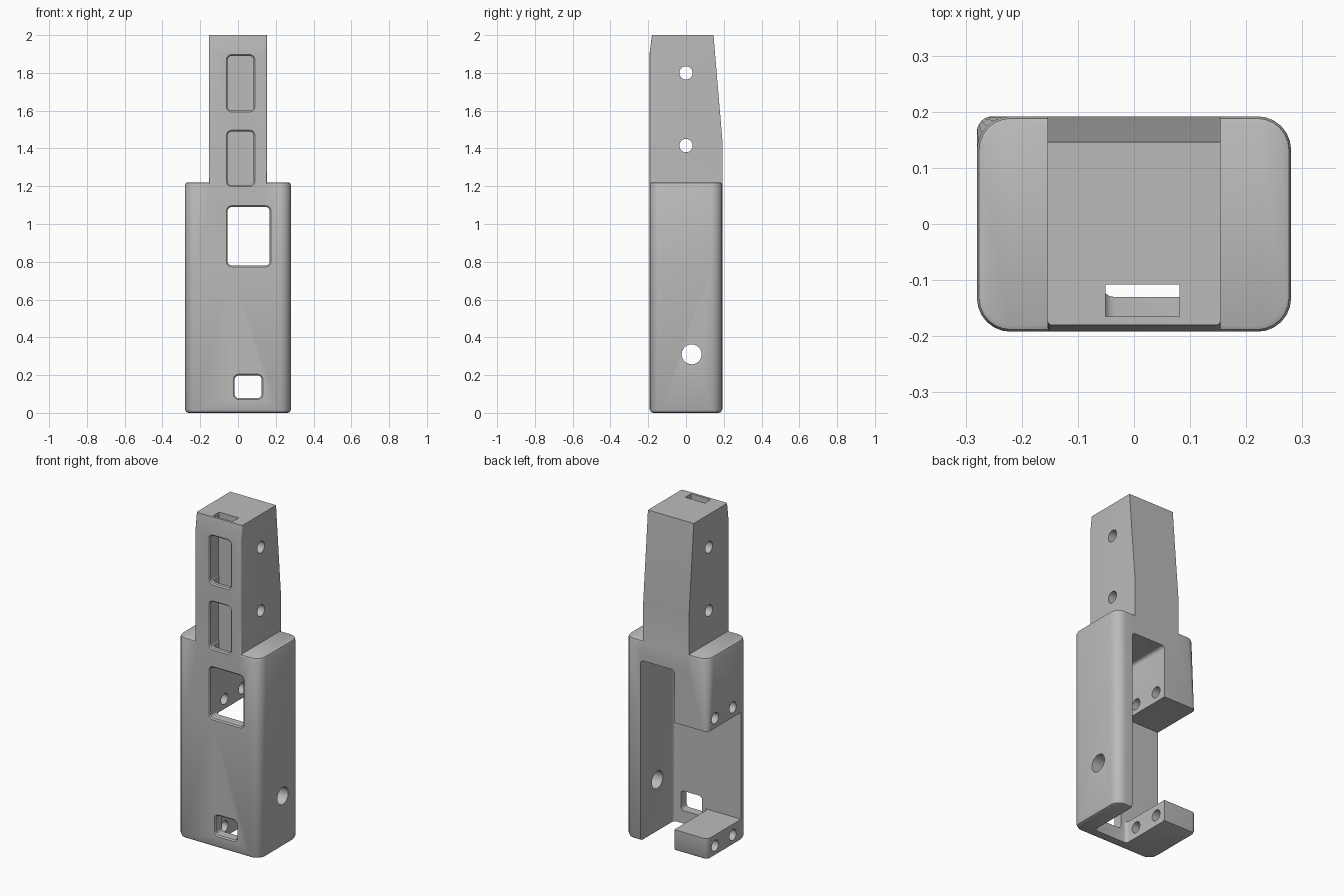
import bpy
import bmesh
import math

cube = bpy.data.objects.get("Cube")
if cube:
    bpy.data.objects.remove(cube, do_unlink=True)

grey = bpy.data.materials.new("plain grey")
GREY = (0.5, 0.5, 0.5, 1)
grey.use_nodes = True
grey.diffuse_color = GREY
grey.node_tree.nodes["Principled BSDF"].inputs["Base Color"].default_value = GREY

SEGS = 6
PLACE = {"x": lambda a, b, t: (t, a, b),
         "y": lambda a, b, t: (a, t, b),
         "z": lambda a, b, t: (a, b, t)}


def rounded_rect(a0, a1, b0, b1, radii):
    """Outline with one radius per corner: (a1,b1), (a0,b1), (a0,b0), (a1,b0)."""
    points = []
    corners = [(a1, b1, -1, -1), (a0, b1, 1, -1), (a0, b0, 1, 1), (a1, b0, -1, 1)]
    for i, ((a, b, sa, sb), r) in enumerate(zip(corners, radii)):
        for k in range(SEGS + 1):
            ang = math.pi / 2 * (i + k / SEGS)
            points.append((a + sa * r + r * math.cos(ang), b + sb * r + r * math.sin(ang)))
    return points


def loft(name, axis, rings):
    """Skin rings of (position, rectangle, radii) along an axis."""
    bm = bmesh.new()
    loops = [[bm.verts.new(PLACE[axis](a, b, t)) for a, b in rounded_rect(*rect, radii)]
             for t, rect, radii in rings]
    n = len(loops[0])
    for low, high in zip(loops, loops[1:]):
        for i in range(n):
            j = (i + 1) % n
            bm.faces.new((low[i], low[j], high[j], high[i]))
    bm.faces.new(loops[0][::-1])
    bm.faces.new(loops[-1])
    bmesh.ops.remove_doubles(bm, verts=bm.verts, dist=0.00001)
    bmesh.ops.recalc_face_normals(bm, faces=bm.faces)
    mesh = bpy.data.meshes.new(name)
    bm.to_mesh(mesh)
    bm.free()
    mesh.materials.append(grey)
    obj = bpy.data.objects.new(name, mesh)
    bpy.context.collection.objects.link(obj)
    return obj


def grow(rect, d):
    a0, a1, b0, b1 = rect
    return a0 - d, a1 + d, b0 - d, b1 + d


def prism(name, axis, rect, t0, t1, r=0.0):
    return loft(name, axis, [(t, rect, [r] * 4) for t in (t0, t1)])


def combine(target, tool, operation):
    mod = target.modifiers.new(tool.name, "BOOLEAN")
    mod.operation = operation
    mod.solver = "EXACT"
    mod.object = tool
    bpy.context.view_layer.objects.active = target
    bpy.ops.object.modifier_apply(modifier=mod.name)
    bpy.data.objects.remove(tool, do_unlink=True)


# Lower body: rounded box, one back corner tightening towards the bottom
W, D, R = 0.28, 0.192, 0.06
BODY = (-W, W, -D, D)


def body_ring(z, inset, back_r):
    return z, grow(BODY, -inset), [R - inset, back_r - inset, R - inset, R - inset]


housing = loft("housing", "z", [
    body_ring(0, 0.018, 0.028), body_ring(0.005, 0.006, 0.028),
    body_ring(0.018, 0, 0.028), body_ring(0.78, 0, 0.028),
    body_ring(1.208, 0, R), body_ring(1.217, 0.004, R), body_ring(1.22, 0.011, R)])

# Tower: sloping back, slim front lip at the top
TOWER_W = 0.154
tower_radii = [0, 0, 0.008, 0.008]
tower = loft("tower", "z", [
    (z, (-TOWER_W, TOWER_W, front, back), tower_radii)
    for z, front, back in [(1.13, -D, D), (1.45, -D, D), (1.91, -D, 0.153), (2, -0.18, 0.146)]])
combine(housing, tower, "UNION")

# Cavity open at the back and bottom, filleted along the front wall
WALL = -0.13
cavity_rect = (-0.056, 0.172, -0.2, 1.1)
FILLET = 0.02
cavity_rings = []
for k in range(5):
    ang = math.pi / 2 * k / 4
    inset = FILLET * (1 - math.sin(ang))
    cavity_rings.append((WALL + FILLET * (1 - math.cos(ang)),
                         grow(cavity_rect, -inset), [FILLET] * 4))
cavity_rings.append((0.4, cavity_rect, [FILLET] * 4))
cutters = [loft("cavity", "y", cavity_rings),
           prism("side_opening", "y", (-0.5, 0, 0.13, 0.78), WALL, 0.4)]

# Front windows with softened rims
for i, rect in enumerate([(-0.055, 0.168, 0.78, 1.09), (-0.018, 0.125, 0.078, 0.198),
                          (-0.055, 0.083, 1.6, 1.89), (-0.055, 0.083, 1.205, 1.49)]):
    cutters.append(loft(f"window_{i}", "y", [
        (y, grow(rect, g), [0.022 + g] * 4)
        for y, g in ((-0.25, 0.007), (-D, 0.007), (-D + 0.007, 0), (-0.108, 0))]))

# Vertical slot down the tower
cutters.append(prism("slot", "z", (-0.051, 0.081, -0.165, -0.108), 1.05, 2.1))

# Cross holes: (y, z, radius, start x, end x)
holes = [(0, z, 0.035, -0.25, 0.25) for z in (1.415, 1.8)]
holes += [(y, z, 0.033, -0.4, 0) for y in (0.12, -0.05) for z in (0.065, 0.84)]
holes.append((0.03, 0.31, 0.053, 0.1, 0.4))
for i, (y, z, r, x0, x1) in enumerate(holes):
    cutters.append(prism(f"hole_{i}", "x", (y - r, y + r, z - r, z + r), x0, x1, r))

for cutter in cutters:
    combine(housing, cutter, "DIFFERENCE")

bpy.ops.object.select_all(action="DESELECT")
housing.select_set(True)
bpy.context.view_layer.objects.active = housing
bpy.ops.object.shade_smooth_by_angle(angle=math.radians(35))
